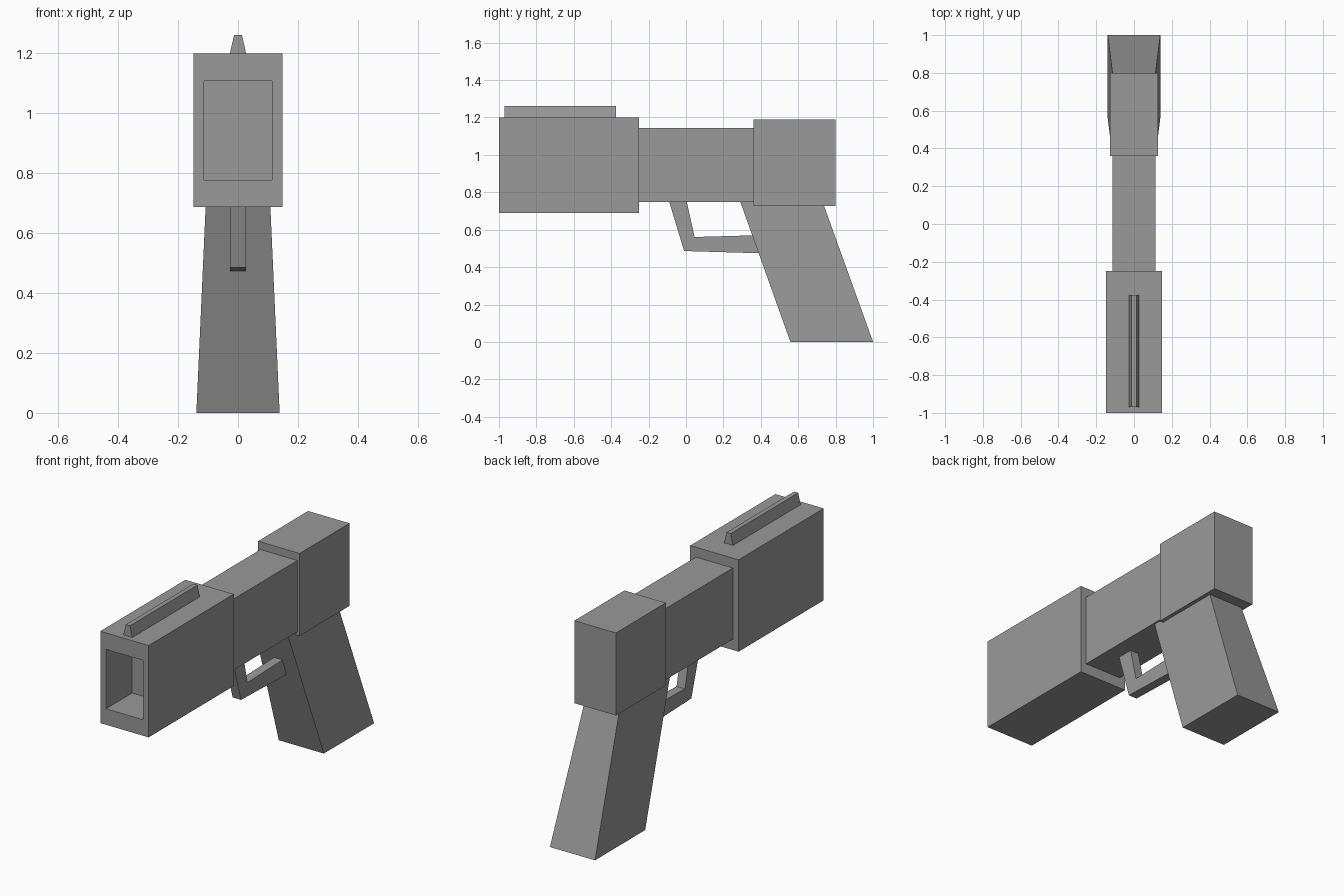
import bpy
import bmesh

cube = bpy.data.objects.get("Cube")
if cube:
    bpy.data.objects.remove(cube, do_unlink=True)

grey = bpy.data.materials.new("gunmetal_grey")
grey.use_nodes = True
COLOUR = (0.32, 0.32, 0.32, 1)
grey.diffuse_color = COLOUR
grey.node_tree.nodes["Principled BSDF"].inputs["Base Color"].default_value = COLOUR


def finish(name, bm):
    bmesh.ops.recalc_face_normals(bm, faces=bm.faces)
    mesh = bpy.data.meshes.new(name)
    bm.to_mesh(mesh)
    bm.free()
    mesh.materials.append(grey)
    obj = bpy.data.objects.new(name, mesh)
    bpy.context.collection.objects.link(obj)
    return obj


def side_profile(points, half_width):
    """Extrude a (y, z) outline across x; half_width is a function of z."""
    bm = bmesh.new()
    left, right = ([bm.verts.new((s * half_width(z), y, z)) for y, z in points]
                   for s in (1, -1))
    bm.faces.new(left)
    bm.faces.new(right[::-1])
    n = len(points)
    for i in range(n):
        j = (i + 1) % n
        bm.faces.new((left[i], right[i], right[j], left[j]))
    return bm


def block(half_width, y0, y1, z0, z1):
    outline = [(y0, z0), (y1, z0), (y1, z1), (y0, z1)]
    return side_profile(outline, lambda z: half_width)


# Barrel block with a rectangular recessed muzzle
bm = block(0.149, -1, -0.25, 0.688, 1.2)
bmesh.ops.recalc_face_normals(bm, faces=bm.faces)
front = min(bm.faces, key=lambda f: f.calc_center_median().y)
bmesh.ops.inset_region(bm, faces=[front], thickness=0.05)
for v in front.verts:
    v.co.z = 1.108 if v.co.z > 0.94 else 0.777
hole = bmesh.ops.extrude_face_region(bm, geom=[front])["geom"]
bmesh.ops.translate(bm, vec=(0, 0.23, 0),
                    verts=[g for g in hole if isinstance(g, bmesh.types.BMVert)])
if front.is_valid:
    bm.faces.remove(front)
finish("barrel_block", bm)

# Body and rear housing
finish("body", block(0.114, -0.25, 0.36, 0.748, 1.145))
finish("rear_housing", block(0.128, 0.36, 0.8, 0.728, 1.188))

# Tapered sight rail
finish("sight_rail", side_profile(
    [(-0.97, 1.2), (-0.375, 1.2), (-0.375, 1.262), (-0.97, 1.262)],
    lambda z: 0.027 if z < 1.23 else 0.013))

# Raked grip, wider at the foot
finish("grip", side_profile(
    [(0.558, 0), (1, 0), (0.73, 0.75), (0.29, 0.75)],
    lambda z: 0.139 - 0.045 * z))

# Trigger guard
finish("trigger_guard", side_profile(
    [(-0.09, 0.75), (-0.01, 0.486), (0.4, 0.474), (0.37, 0.57),
     (0.046, 0.561), (0.004, 0.75)],
    lambda z: 0.026))
